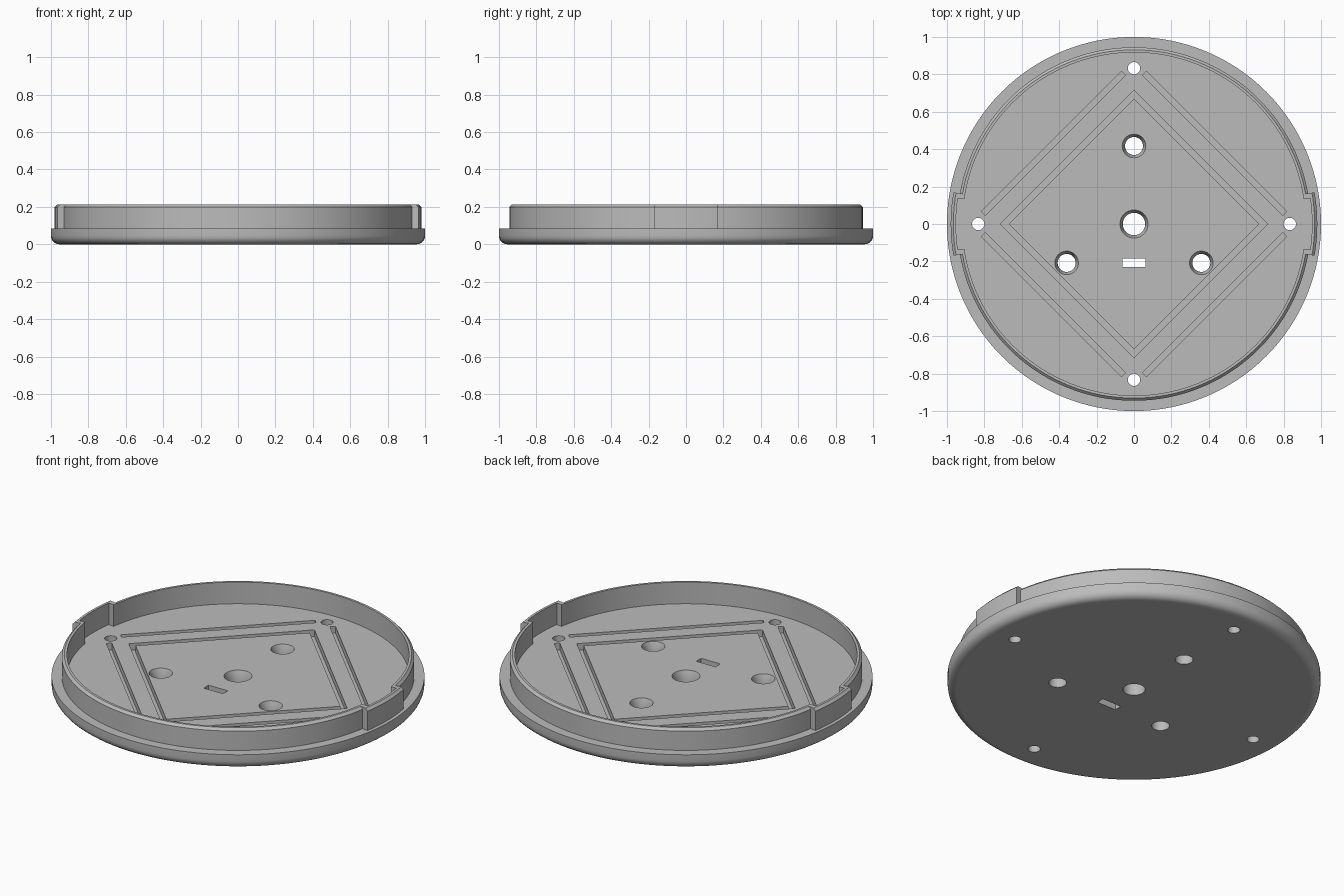
import bpy, bmesh, math
from mathutils import Matrix

if "Cube" in bpy.data.objects:
    bpy.data.objects.remove(bpy.data.objects["Cube"])

FLOOR, TOP = 0.085, 0.213
SEG = 128

grey = bpy.data.materials.new("plain grey")
grey.diffuse_color = (0.5, 0.5, 0.5, 1)
grey.use_nodes = True
grey.node_tree.nodes["Principled BSDF"].inputs["Base Color"].default_value = grey.diffuse_color


def make_object(name, bm):
    bmesh.ops.remove_doubles(bm, verts=bm.verts, dist=1e-5)
    bmesh.ops.recalc_face_normals(bm, faces=bm.faces)
    mesh = bpy.data.meshes.new(name)
    bm.to_mesh(mesh)
    bm.free()
    mesh.materials.append(grey)
    obj = bpy.data.objects.new(name, mesh)
    bpy.context.collection.objects.link(obj)
    return obj


def loft(bm, rings, closed_profile):
    """Join neighbouring profile columns around the z axis with quads."""
    cols = [[bm.verts.new(p) for p in ring] for ring in rings]
    n = len(cols[0])
    for i, a in enumerate(cols):
        b = cols[(i + 1) % len(cols)]
        for j in range(n if closed_profile else n - 1):
            k = (j + 1) % n
            bm.faces.new((a[j], b[j], b[k], a[k]))
    return cols


def column(profile, angle):
    return [(r * math.cos(angle), r * math.sin(angle), z) for r, z in profile]


def lathe(name, profile, seg, x=0, y=0, capped=True):
    """Capped: profile runs bottom to top and is closed with flat discs."""
    bm = bmesh.new()
    rings = [column(profile, 2 * math.pi * i / seg) for i in range(seg)]
    cols = loft(bm, rings, not capped)
    if capped:
        bm.faces.new([c[0] for c in cols])
        bm.faces.new([c[-1] for c in cols])
    bmesh.ops.translate(bm, verts=bm.verts, vec=(x, y, 0))
    return make_object(name, bm)


def box(name, size, matrix):
    bm = bmesh.new()
    bmesh.ops.create_cube(bm, size=1)
    bmesh.ops.scale(bm, vec=size, verts=bm.verts)
    bmesh.ops.transform(bm, matrix=matrix, verts=bm.verts)
    return make_object(name, bm)


def shade(obj):
    """Smooth round faces, keep level faces flat."""
    bpy.ops.object.select_all(action='DESELECT')
    obj.select_set(True)
    bpy.context.view_layer.objects.active = obj
    bpy.ops.object.shade_smooth_by_angle(angle=math.radians(30))
    for p in obj.data.polygons:
        if abs(p.normal.z) > 0.999:
            p.use_smooth = False


# Base disc with a rounded lower edge
F = 0.045
arc = [(1 - F + F * math.sin(t), F - F * math.cos(t))
       for t in (math.pi / 2 * i / 6 for i in range(7))]
base = lathe("base_disc", arc + [(1, FLOOR)], SEG)

cutters = []

# Countersunk holes: one in the centre, three around it
for x, y, r in ((0, 0, 0.06), (0, 0.417, 0.048),
                (0.36, -0.208, 0.048), (-0.36, -0.208, 0.048)):
    profile = [(r, -0.1), (r, 0.045), (r + 0.015, FLOOR), (r + 0.015, 0.2)]
    cutters.append(lathe("hole_cutter", profile, 48, x, y))

# Four small holes near the rim, and four straight grooves between them
for i in range(4):
    a = i * math.pi / 2
    cutters.append(lathe("small_hole_cutter", [(0.033, -0.1), (0.033, 0.2)], 32,
                         0.833 * math.cos(a), 0.833 * math.sin(a)))
    turn = Matrix.Rotation(a + math.pi / 4, 4, 'Z')
    cutters.append(box("groove_cutter", (0.03, 1.06, 0.1),
                       turn @ Matrix.Translation((0.609, 0, 0.095))))

# Square groove and rectangular slot
cutters.append(lathe("square_groove_cutter",
                     [(0.67, 0.045), (0.715, 0.045), (0.715, 0.15), (0.67, 0.15)],
                     4, capped=False))
cutters.append(box("slot_cutter", (0.125, 0.045, 0.6),
                   Matrix.Translation((0, -0.208, 0))))

bpy.context.view_layer.objects.active = base
for c in cutters:
    mod = base.modifiers.new("cut", 'BOOLEAN')
    mod.operation, mod.solver, mod.object = 'DIFFERENCE', 'EXACT', c
    bpy.ops.object.modifier_apply(modifier=mod.name)
for c in cutters:
    bpy.data.objects.remove(c, do_unlink=True)
shade(base)

# Rim wall, stepping outwards into a tab at each side
R_OUT, R_IN, TAB_OUT, TAB_IN, CH = 0.945, 0.917, 0.98, 0.952, 0.014
a_in, a_out = math.asin(0.135 / 0.935), math.asin(0.167 / 0.965)


def wall_profile(ro, ri):
    return [(ri, 0.07), (ri, TOP), (ro - CH, TOP), (ro, TOP - CH), (ro, 0.07)]


half = [(-a_out, R_OUT, R_IN), (-a_out, TAB_OUT, R_IN),
        (-a_in, TAB_OUT, R_IN)]
half += [(-a_in + 2 * a_in * i / 8, TAB_OUT, TAB_IN) for i in range(9)]
half += [(a_in, TAB_OUT, R_IN), (a_out, TAB_OUT, R_IN)]
n = 60
half += [(a_out + (math.pi - 2 * a_out) * i / n, R_OUT, R_IN) for i in range(n)]
columns = [column(wall_profile(ro, ri), a + k * math.pi)
           for k in range(2) for a, ro, ri in half]
bm = bmesh.new()
loft(bm, columns, True)
bmesh.ops.dissolve_degenerate(bm, dist=1e-5, edges=bm.edges)
shade(make_object("rim_wall", bm))
